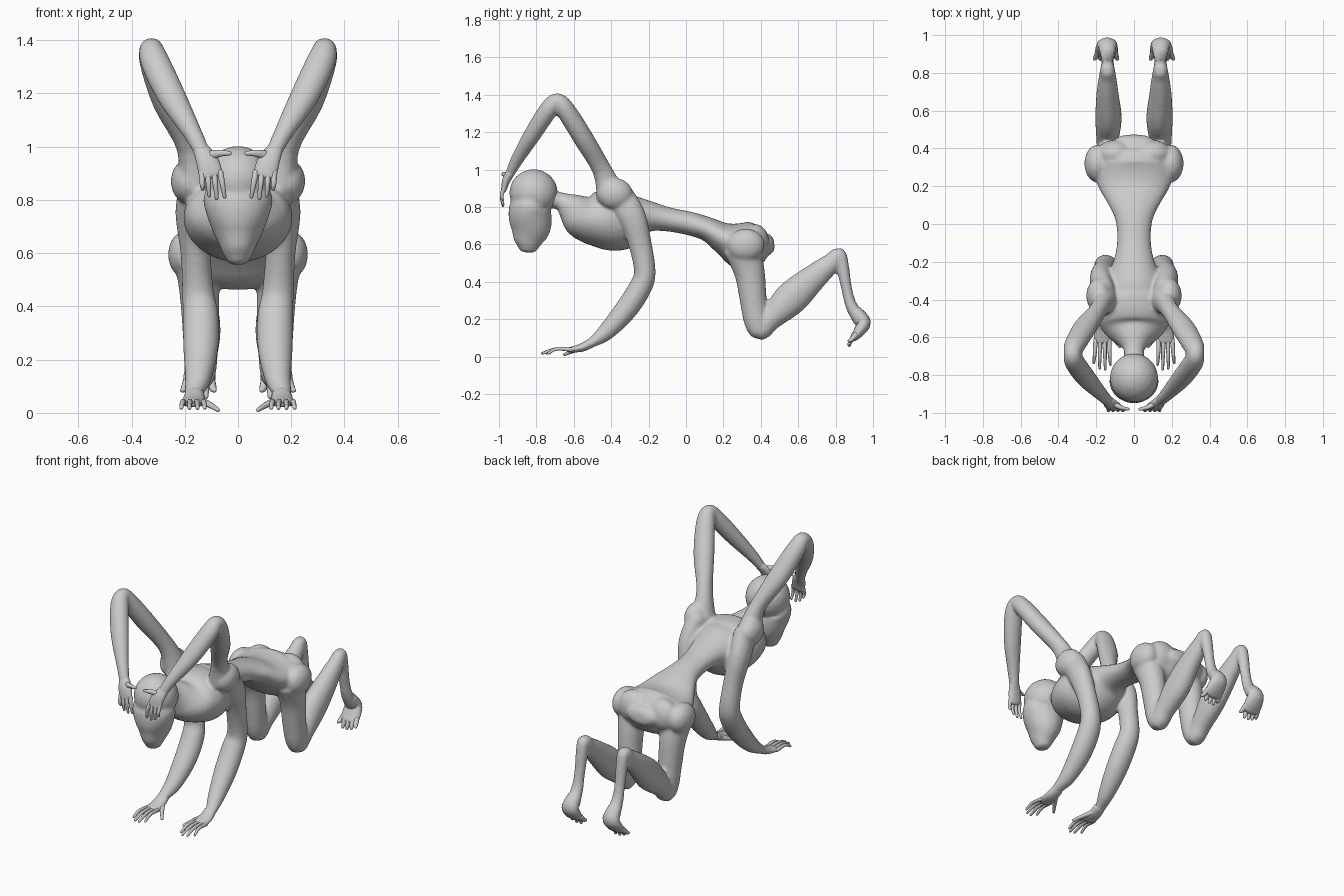
import bpy, bmesh
from math import cos, sin, pi
from mathutils import Vector, Matrix


def spline(pts, steps):
    """Catmull-Rom resampling of (x, y, z, half width, half depth) points."""
    out, n = [], len(pts)
    for i in range(n - 1):
        a, b, c, d = pts[max(i - 1, 0)], pts[i], pts[i + 1], pts[min(i + 2, n - 1)]
        for k in range(steps):
            t = k / steps
            out.append([.5 * (2*q + (r - p)*t + (2*p - 5*q + 4*r - s)*t*t
                              + (3*q - p - 3*r + s)*t**3)
                        for p, q, r, s in zip(a, b, c, d)])
    out.append(list(pts[-1]))
    return out


def tube(bm, pts, mirror=True, steps=4, sides=20):
    """Elliptical tube with rounded ends, optionally on both sides of x = 0."""
    path = spline(pts, steps)
    for sx in ((1, -1) if mirror else (1,)):
        cen = [Vector((sx * p[0], p[1], p[2])) for p in path]
        whole = (cen[-1] - cen[0]).normalized()
        ref = Vector((0, 1, 0)) if abs(whole.x) > .85 else Vector((1, 0, 0))
        rings = []

        def ring(c, t, w, h):
            s = (ref - t * ref.dot(t)).normalized()
            u = t.cross(s)
            rings.append([bm.verts.new(c + s * w * cos(2*pi*j/sides) + u * h * sin(2*pi*j/sides))
                          for j in range(sides)])

        last = len(cen) - 1
        for i, (c, p) in enumerate(zip(cen, path)):
            t = (cen[min(i + 1, last)] - cen[max(i - 1, 0)]).normalized()
            w, h = p[3], p[4]
            cap = [(.75, .5), (.92, .25)]
            if i == 0:
                for d, k in cap:
                    ring(c - t * d * min(w, h) * .8, t, w * k * 1.3, h * k * 1.3)
                rings.reverse()
            ring(c, t, w, h)
            if i == last:
                for d, k in cap:
                    ring(c + t * d * min(w, h) * .8, t, w * k * 1.3, h * k * 1.3)
        for a, b in zip(rings, rings[1:]):
            for j in range(sides):
                m = (j + 1) % sides
                bm.faces.new((a[j], a[m], b[m], b[j]))
        bm.faces.new(rings[0][::-1])
        bm.faces.new(rings[-1])


def ball(bm, c, r, mirror=True):
    for sx in ((1, -1) if mirror else (1,)):
        m = Matrix.Translation((sx * c[0], c[1], c[2])) @ Matrix.Diagonal((*r, 1))
        bmesh.ops.create_icosphere(bm, subdivisions=3, radius=1, matrix=m)


def finish(bm, name, voxel=0, smooth=6):
    bmesh.ops.recalc_face_normals(bm, faces=bm.faces)
    me = bpy.data.meshes.new(name)
    bm.to_mesh(me)
    bm.free()
    me.shade_smooth()
    ob = bpy.data.objects.new(name, me)
    bpy.context.collection.objects.link(ob)
    if voxel:
        r = ob.modifiers.new("blend", 'REMESH')
        r.mode, r.voxel_size, r.use_smooth_shade = 'VOXEL', voxel, True
        s = ob.modifiers.new("soften", 'SMOOTH')
        s.factor, s.iterations = .5, smooth
    return ob


# Body: trunk, four arms and legs blended into one skin
bm = bmesh.new()
tube(bm, [(0, -.78, .85, .08, .07), (0, -.68, .835, .052, .046), (0, -.62, .80, .09, .08),
          (0, -.55, .75, .175, .125), (0, -.45, .735, .205, .155), (0, -.36, .725, .19, .158),
          (0, -.28, .74, .15, .135), (0, -.20, .75, .11, .085), (0, -.10, .735, .09, .065),
          (0, .02, .712, .098, .063), (0, .12, .68, .145, .065), (0, .20, .635, .19, .085),
          (0, .30, .595, .22, .13), (0, .38, .595, .20, .115), (0, .42, .60, .13, .07)],
     mirror=False, sides=32)
ball(bm, (.195, .32, .595), (.068, .10, .09))        # hip
ball(bm, (.10, .37, .61), (.10, .075, .10))          # buttock
ball(bm, (.185, -.38, .87), (.068, .095, .085))      # shoulder

# Raised arms
tube(bm, [(.16, -.40, .86, .07, .08), (.185, -.45, 1.0, .046, .052), (.26, -.55, 1.17, .062, .054),
          (.315, -.645, 1.32, .056, .052), (.325, -.69, 1.365, .045, .045),
          (.312, -.735, 1.32, .055, .05), (.25, -.82, 1.19, .054, .046),
          (.17, -.905, 1.05, .036, .034), (.13, -.945, .97, .03, .024)])
# Supporting arms
tube(bm, [(.16, -.36, .86, .06, .08), (.175, -.29, .75, .06, .075), (.16, -.245, .6, .056, .062),
          (.15, -.22, .45, .06, .058), (.14, -.25, .36, .068, .062), (.14, -.33, .24, .066, .06),
          (.15, -.43, .13, .05, .046), (.165, -.50, .078, .036, .028), (.165, -.55, .05, .036, .022)])
# Folded legs
tube(bm, [(.15, .30, .58, .09, .10), (.145, .34, .45, .075, .082), (.14, .36, .3, .068, .072),
          (.14, .378, .19, .062, .068), (.14, .40, .145, .056, .058), (.14, .45, .2, .06, .062),
          (.135, .56, .31, .07, .09), (.14, .68, .42, .06, .072), (.14, .78, .505, .046, .052),
          (.14, .818, .545, .038, .04), (.14, .837, .48, .036, .035), (.14, .86, .36, .032, .029),
          (.14, .885, .27, .036, .032), (.14, .935, .195, .048, .042)])
finish(bm, "body", .009, 8)

# Head: round skull, sunken eyes, boxy muzzle
bm = bmesh.new()
ball(bm, (0, -.815, .875), (.128, .13, .128), mirror=False)
tube(bm, [(0, -.81, .87, .118, .085), (0, -.815, .835, .12, .085), (0, -.835, .79, .13, .112),
          (0, -.83, .70, .102, .11), (0, -.84, .63, .07, .085), (0, -.842, .60, .058, .066)],
     mirror=False, sides=32)
finish(bm, "head", .009, 5)

# Hands covering the eyes
bm = bmesh.new()
tube(bm, [(.14, -.935, .99, .03, .024), (.115, -.96, .945, .042, .022), (.10, -.975, .89, .044, .014)])
for bx, tx, tz in ((.136, .132, .84), (.113, .108, .815), (.09, .08, .805), (.067, .05, .81)):
    tube(bm, [(bx, -.972, .905, .012, .012), ((bx + tx) / 2, -.986, .86, .010, .010),
              (tx, -.978, tz, .007, .007)], sides=10)
tube(bm, [(.11, -.95, .965, .016, .02), (.07, -.972, .975, .012, .014), (.03, -.98, .975, .008, .008)], sides=10)
finish(bm, "raised_hands")

# Hands on the ground
bm = bmesh.new()
tube(bm, [(.163, -.51, .072, .036, .026), (.166, -.56, .048, .042, .022), (.168, -.625, .036, .046, .014)])
for bx, tx, ty in ((.132, .125, -.745), (.156, .152, -.77), (.18, .182, -.765), (.203, .213, -.735)):
    tube(bm, [(bx, -.61, .037, .012, .012), ((bx + tx) / 2, -.69, .042, .010, .010),
              (tx, ty, .018, .007, .007)], sides=10)
tube(bm, [(.15, -.54, .05, .018, .016), (.11, -.60, .032, .013, .012), (.075, -.65, .011, .008, .008)], sides=10)
finish(bm, "ground_hands")

# Feet with hanging toes
bm = bmesh.new()
tube(bm, [(.14, .905, .24, .04, .035), (.142, .95, .185, .052, .038), (.145, .925, .135, .06, .03),
          (.147, .895, .10, .058, .02)])
for bx, tx, tz in ((.10, .088, .085), (.125, .12, .06), (.148, .15, .06), (.172, .18, .068), (.192, .21, .085)):
    tube(bm, [(bx, .91, .12, .015, .015), ((bx + tx) / 2, .885, .092, .014, .013),
              (tx, .872, tz, .009, .009)], sides=10)
finish(bm, "feet")
